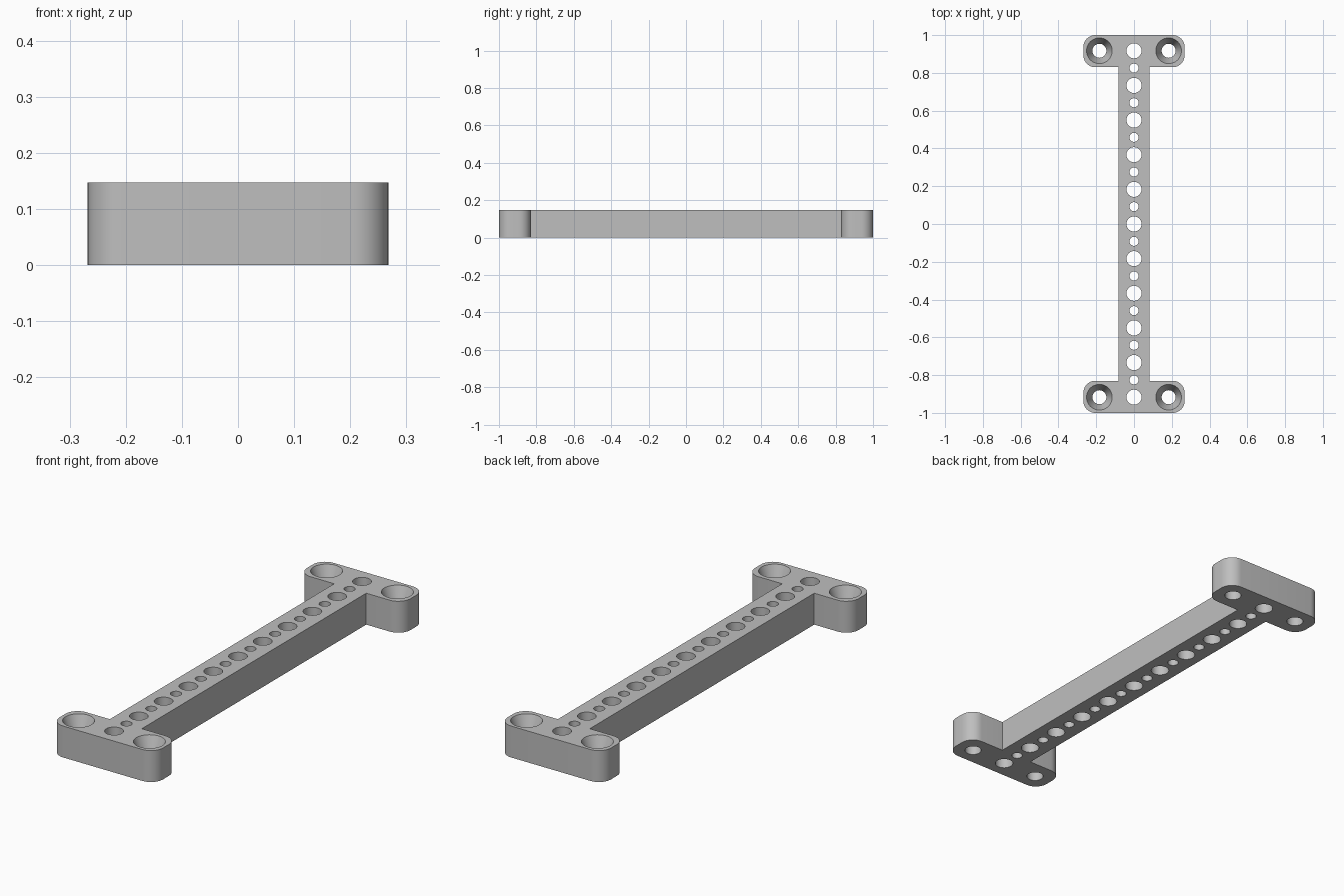
import bpy, bmesh, math

cube = bpy.data.objects.get("Cube")
if cube:
    bpy.data.objects.remove(cube, do_unlink=True)

HEIGHT = 0.147
HALF_W, BEAM = 0.268, 0.083      # half widths of end plates and beam
INNER_Y = 0.83                   # inner edge of end plates
CORNER = 0.063                   # corner rounding
PITCH = 0.0917                   # spacing between neighbouring holes

grey = bpy.data.materials.new("plain grey")
grey.use_nodes = True
grey.diffuse_color = (0.52, 0.52, 0.52, 1)
grey.node_tree.nodes["Principled BSDF"].inputs["Base Color"].default_value = grey.diffuse_color


def make_object(name, bm):
    bmesh.ops.recalc_face_normals(bm, faces=bm.faces)
    mesh = bpy.data.meshes.new(name)
    bm.to_mesh(mesh)
    bm.free()
    mesh.materials.append(grey)
    obj = bpy.data.objects.new(name, mesh)
    bpy.context.collection.objects.link(obj)
    return obj


def arc(cx, cy, start, steps=10):
    """Quarter circle, counter-clockwise from the start angle."""
    angles = [math.radians(start + 90 * i / steps) for i in range(steps + 1)]
    return [(cx + CORNER * math.cos(a), cy + CORNER * math.sin(a)) for a in angles]


def lathe(bm, x, y, profile, sides=40):
    """Closed turned solid from (radius, z) pairs."""
    rings = []
    for r, z in profile:
        rings.append([bm.verts.new((x + r * math.cos(math.tau * i / sides),
                                    y + r * math.sin(math.tau * i / sides), z))
                      for i in range(sides)])
    for low, high in zip(rings, rings[1:]):
        for i in range(sides):
            j = (i + 1) % sides
            bm.faces.new((low[i], low[j], high[j], high[i]))
    bm.faces.new(rings[0][::-1])
    bm.faces.new(rings[-1])


# I-shaped bracket: half outline, turned half a revolution for the other end
half = ([(BEAM, INNER_Y)]
        + arc(HALF_W - CORNER, INNER_Y + CORNER, -90)
        + arc(HALF_W - CORNER, 1 - CORNER, 0)
        + arc(CORNER - HALF_W, 1 - CORNER, 90)
        + arc(CORNER - HALF_W, INNER_Y + CORNER, 180)
        + [(-BEAM, INNER_Y)])
outline = half + [(-x, -y) for x, y in half]
bm = bmesh.new()
base = bm.faces.new([bm.verts.new((x, y, 0)) for x, y in outline])
top = bmesh.ops.extrude_face_region(bm, geom=[base])["geom"]
bmesh.ops.translate(bm, vec=(0, 0, HEIGHT),
                    verts=[v for v in top if isinstance(v, bmesh.types.BMVert)])
bracket = make_object("bracket", bm)

# Row of alternating large and small holes, plus countersunk corner holes
bm = bmesh.new()
for i in range(-10, 11):
    r = 0.04 if i % 2 == 0 else 0.024
    lathe(bm, 0, i * PITCH, [(r, -0.05), (r, HEIGHT + 0.05)])
for sx in (-1, 1):
    for sy in (-1, 1):
        lathe(bm, sx * 2 * PITCH, sy * 10 * PITCH,
              [(0.037, -0.05), (0.037, HEIGHT - 0.08),
               (0.068, HEIGHT), (0.068, HEIGHT + 0.05)])
cutter = make_object("hole_cutter", bm)
cutter.hide_render = True

cut = bracket.modifiers.new("holes", "BOOLEAN")
cut.operation = "DIFFERENCE"
cut.solver = "EXACT"
cut.object = cutter

bpy.ops.object.select_all(action="DESELECT")
bracket.select_set(True)
bpy.context.view_layer.objects.active = bracket
bpy.ops.object.modifier_apply(modifier=cut.name)
bpy.data.objects.remove(cutter, do_unlink=True)
bpy.ops.object.shade_smooth_by_angle(angle=math.radians(20))
